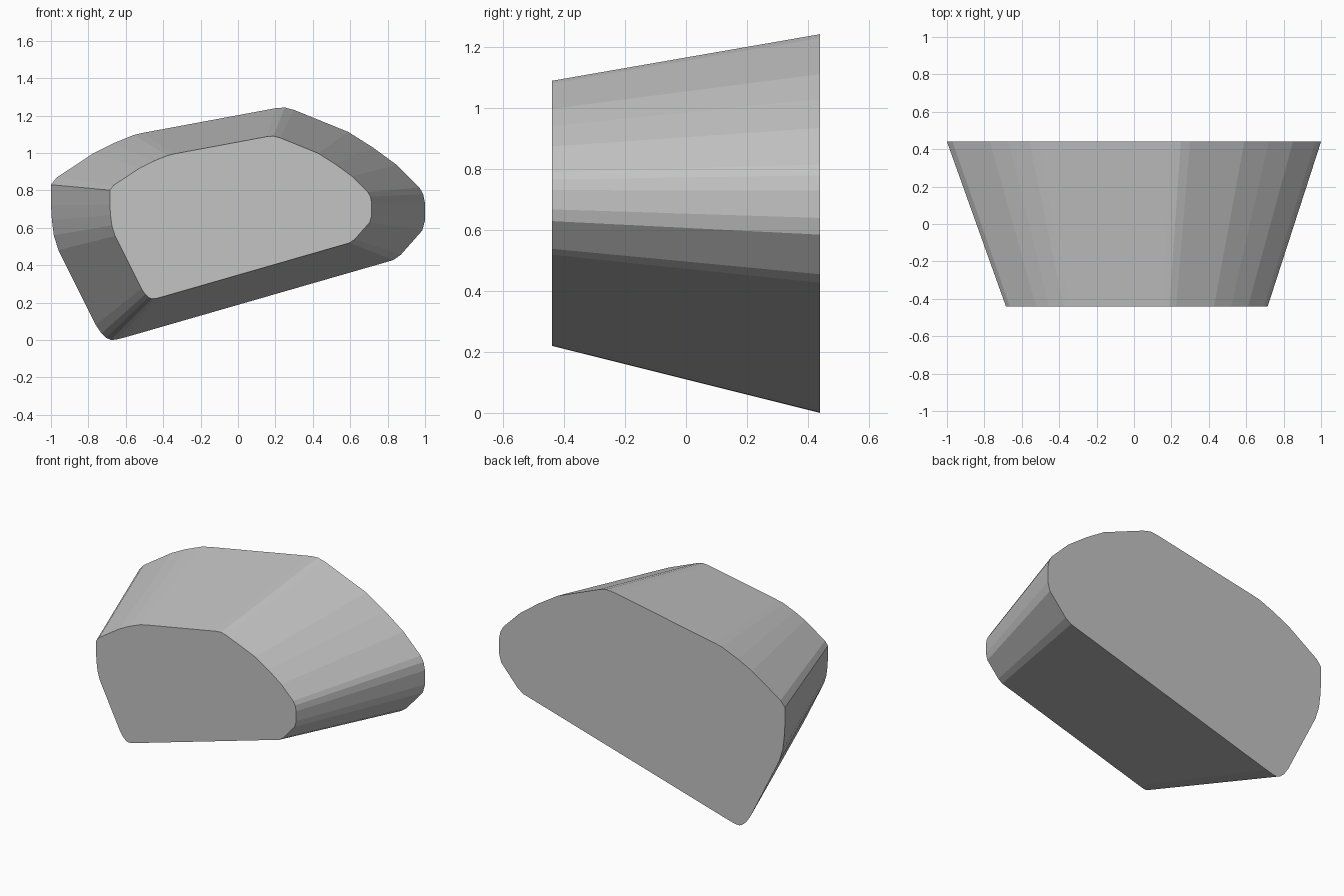
import bpy, bmesh

if "Cube" in bpy.data.objects:
    bpy.data.objects.remove(bpy.data.objects["Cube"])

# Outline of the large rear face (x, z), running round the rim
OUTLINE = [(-0.68, 0.0), (-0.705, 0.012), (-0.73, 0.035), (-0.76, 0.08), (-0.96, 0.48),
           (-0.985, 0.56), (-0.995, 0.64), (-1.0, 0.72), (-1.0, 0.83), (-0.97, 0.868),
           (-0.77, 1.0), (-0.67, 1.05), (-0.56, 1.095), (-0.51, 1.107), (0.20, 1.239),
           (0.25, 1.243), (0.30, 1.23), (0.59, 1.112), (0.72, 1.03), (0.85, 0.935),
           (0.97, 0.815), (0.99, 0.78), (1.0, 0.73), (1.0, 0.64), (0.985, 0.585),
           (0.87, 0.455), (0.83, 0.427), (-0.60, 0.015), (-0.65, 0.002)]
HALF_DEPTH = 0.44
TAPER = 0.70               # front face size relative to the rear
SHIFT_X, SHIFT_Z = 0.015, 0.22

# Plain stone grey
grey = bpy.data.materials.new("stone_grey")
grey.diffuse_color = (0.55, 0.55, 0.55, 1)
grey.use_nodes = True
grey.node_tree.nodes["Principled BSDF"].inputs["Base Color"].default_value = grey.diffuse_color

# Tapered block: rear cap, smaller front cap and flat sides between them
bm = bmesh.new()
rear = [bm.verts.new((x, HALF_DEPTH, z)) for x, z in OUTLINE]
front = [bm.verts.new((x * TAPER + SHIFT_X, -HALF_DEPTH, z * TAPER + SHIFT_Z))
         for x, z in OUTLINE]
bm.faces.new(rear)
bm.faces.new(front[::-1])
for i in range(len(rear)):
    j = (i + 1) % len(rear)
    bm.faces.new((rear[i], front[i], front[j], rear[j]))
bmesh.ops.recalc_face_normals(bm, faces=bm.faces)

mesh = bpy.data.meshes.new("tapered_block")
bm.to_mesh(mesh)
bm.free()
mesh.materials.append(grey)
block = bpy.data.objects.new("tapered_block", mesh)
bpy.context.collection.objects.link(block)
